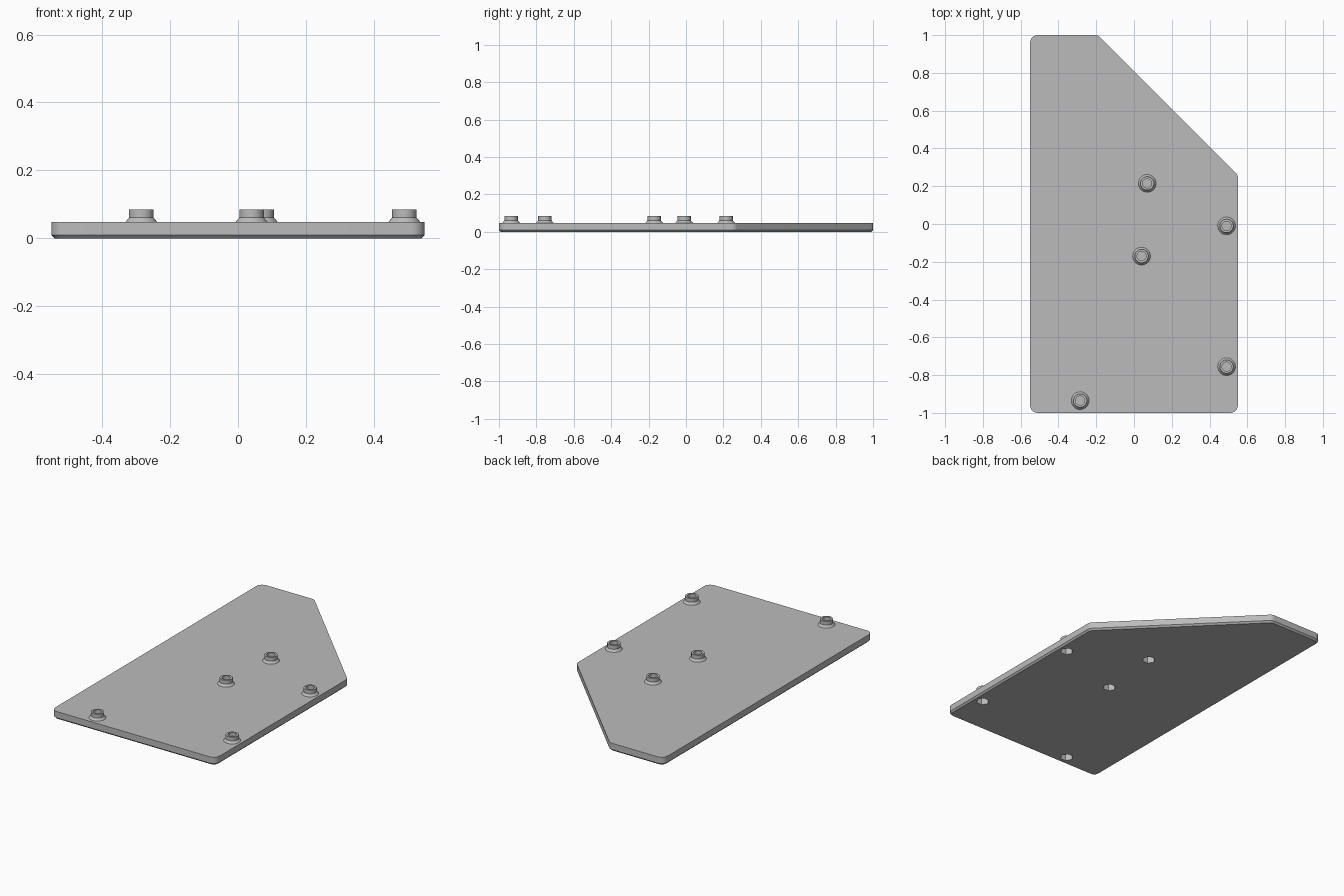
import bpy, bmesh
from math import cos, sin, tau
from mathutils import Vector

cube = bpy.data.objects.get("Cube")
if cube:
    bpy.data.objects.remove(cube, do_unlink=True)

grey = bpy.data.materials.new("plain grey")
grey.use_nodes = True
COLOUR = (0.5, 0.5, 0.5, 1)
grey.diffuse_color = COLOUR
grey.node_tree.nodes["Principled BSDF"].inputs["Base Color"].default_value = COLOUR

THICK, CHAMFER, ROUND = 0.048, 0.01, 0.04
SPOTS = [(0.07, 0.215), (0.49, -0.01), (0.04, -0.17), (0.49, -0.755), (-0.285, -0.935)]


def make(name, bm):
    bmesh.ops.recalc_face_normals(bm, faces=bm.faces)
    mesh = bpy.data.meshes.new(name)
    bm.to_mesh(mesh)
    bm.free()
    mesh.materials.append(grey)
    obj = bpy.data.objects.new(name, mesh)
    bpy.context.collection.objects.link(obj)
    return obj


def stack(bm, rings):
    """Join rings of points into a closed solid, capped at both ends."""
    loops = [[bm.verts.new(p) for p in ring] for ring in rings]
    n = len(loops[0])
    for a, b in zip(loops, loops[1:]):
        for i in range(n):
            j = (i + 1) % n
            bm.faces.new((a[i], a[j], b[j], b[i]))
    bm.faces.new(loops[0][::-1])
    bm.faces.new(loops[-1])


def circle(x, y, z, r, n):
    return [(x + r * cos(tau * i / n), y + r * sin(tau * i / n), z) for i in range(n)]


def rounded(corners, inset, z, steps=6):
    """Counter-clockwise outline with rounded corners, moved inwards by inset."""
    pts = []
    for i, c in enumerate(corners):
        to_prev = (corners[i - 1] - c).normalized()
        to_next = (corners[(i + 1) % len(corners)] - c).normalized()
        mid = (to_prev + to_next).normalized()
        half = mid.angle(to_next)
        centre = c + mid * ROUND / sin(half)
        start = Vector((to_prev.y, -to_prev.x))
        start = start if start.dot(mid) < 0 else -start
        end = Vector((to_next.y, -to_next.x))
        end = end if end.dot(mid) < 0 else -end
        for k in range(steps + 1):
            p = centre + start.slerp(end, k / steps) * (ROUND - inset)
            pts.append((p.x, p.y, z))
    return pts


# Plate with a slanted back corner and a chamfered underside
corners = [Vector(c) for c in ((-0.55, -1), (0.55, -1), (0.55, 0.26), (-0.19, 1), (-0.55, 1))]
bm = bmesh.new()
stack(bm, [rounded(corners, CHAMFER, 0), rounded(corners, 0, CHAMFER), rounded(corners, 0, THICK)])
parts = [make("base_plate", bm)]

# Standoffs: flared foot, straight collar, blind bore from the top
PROFILE = [(0.047, 0.03), (0.047, THICK), (0.036, 0.061), (0.036, 0.084), (0.024, 0.084), (0.024, 0.062)]
for number, (x, y) in enumerate(SPOTS, 1):
    bm = bmesh.new()
    stack(bm, [circle(x, y, z, r, 32) for r, z in PROFILE])
    parts.append(make(f"standoff_{number}", bm))

# Hexagonal nut pockets cut from below
bm = bmesh.new()
for x, y in SPOTS:
    stack(bm, [circle(x, y, z, 0.037, 6) for z in (-0.02, 0.052)])
cutter = make("nut_pocket_cutter", bm)
cutter.hide_render = True

for obj in parts:
    mod = obj.modifiers.new("nut_pockets", 'BOOLEAN')
    mod.operation, mod.solver, mod.object = 'DIFFERENCE', 'EXACT', cutter
bpy.context.view_layer.update()
graph = bpy.context.evaluated_depsgraph_get()
cut = [bpy.data.meshes.new_from_object(o.evaluated_get(graph)) for o in parts]
for obj, mesh in zip(parts, cut):
    obj.modifiers.clear()
    obj.data = mesh
bpy.data.objects.remove(cutter, do_unlink=True)

# Smooth the round walls, keep the edges crisp
bpy.ops.object.select_all(action='DESELECT')
for obj in parts:
    obj.select_set(True)
bpy.context.view_layer.objects.active = parts[0]
bpy.ops.object.shade_smooth_by_angle(angle=0.4)
